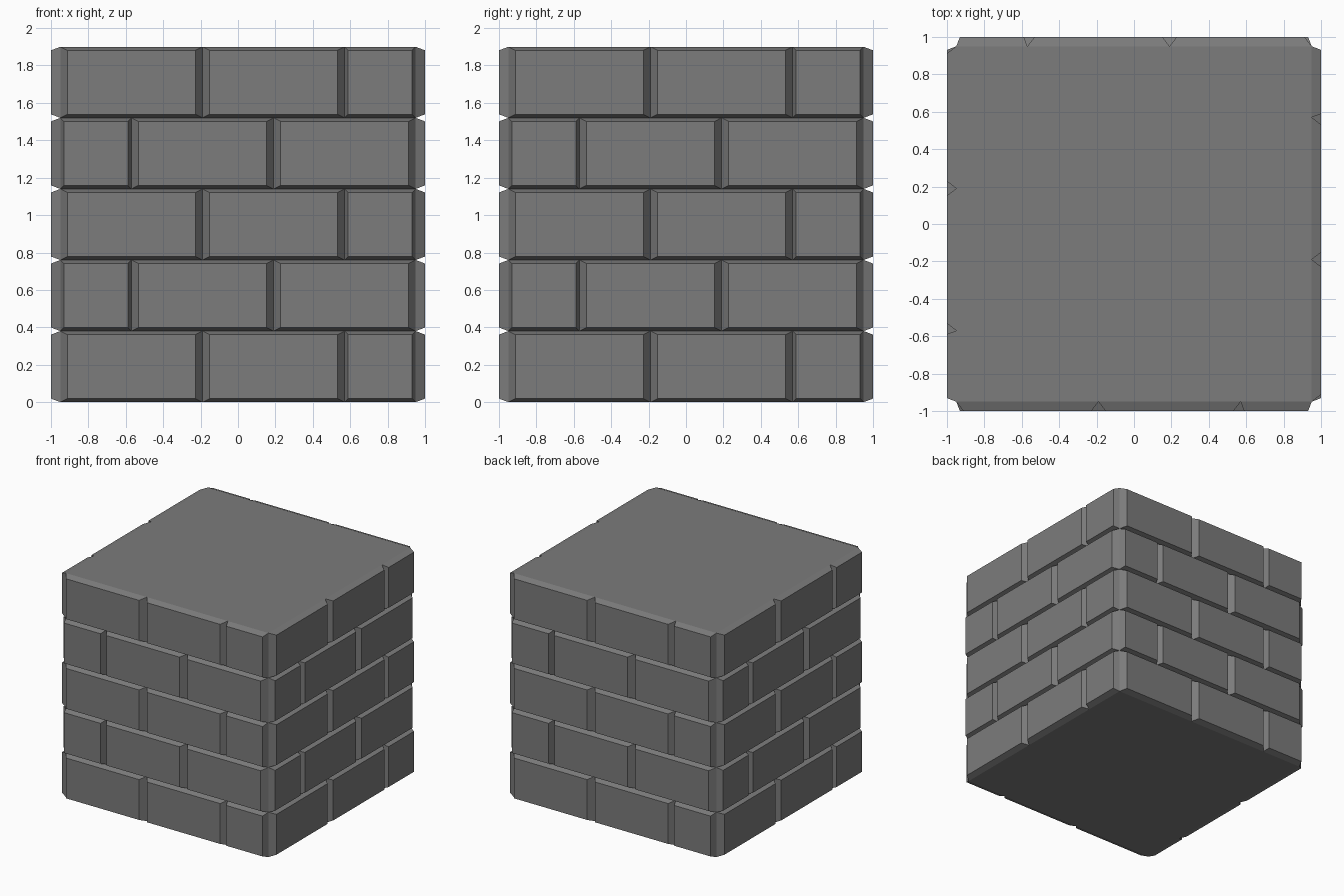
import bpy, bmesh
from math import radians
from mathutils import Matrix, Vector

if "Cube" in bpy.data.objects:
    bpy.data.objects.remove(bpy.data.objects["Cube"])

CORE = 0.95      # half width of the core
OUT = 1.0        # outer brick face distance
ROWS = 5
ROW_H = 1.9 / ROWS
TAPER = 0.9      # outer brick face relative to its base

stone = bpy.data.materials.new("grey_stone")
stone.diffuse_color = (0.2, 0.2, 0.2, 1)
stone.use_nodes = True
stone.node_tree.nodes["Principled BSDF"].inputs["Base Color"].default_value = stone.diffuse_color


def add_object(name, bm):
    mesh = bpy.data.meshes.new(name)
    bm.to_mesh(mesh)
    bm.free()
    mesh.materials.append(stone)
    obj = bpy.data.objects.new(name, mesh)
    bpy.context.collection.objects.link(obj)


def add_brick(bm, x0, x1, z0, z1, turn):
    """Tapered brick standing out of one wall of the core."""
    base = [Vector((x, -CORE, z)) for x, z in ((x0, z0), (x1, z0), (x1, z1), (x0, z1))]
    cx, cz = (x0 + x1) / 2, (z0 + z1) / 2
    face = [Vector((cx + (p.x - cx) * TAPER, -OUT, cz + (p.z - cz) * TAPER)) for p in base]
    b = [bm.verts.new(turn @ p) for p in base]
    f = [bm.verts.new(turn @ p) for p in face]
    bm.faces.new(f)
    for i in range(4):
        j = (i + 1) % 4
        bm.faces.new((b[i], b[j], f[j], f[i]))


# Four brick walls, the same pattern turned about z
step = 2 * CORE / 5
joints = {0: [0, 2, 4, 5], 1: [0, 1, 3, 5]}
for name, angle in (("front", 0), ("right", 90), ("back", 180), ("left", 270)):
    bm = bmesh.new()
    turn = Matrix.Rotation(radians(angle), 3, 'Z')
    for r in range(ROWS):
        cuts = joints[r % 2]
        for a, c in zip(cuts, cuts[1:]):
            add_brick(bm, -CORE + a * step, -CORE + c * step, r * ROW_H, (r + 1) * ROW_H, turn)
    add_object(name + "_bricks", bm)

# Flat top and bottom of the core
for name, z, order in (("top_slab", ROWS * ROW_H, 1), ("bottom_slab", 0, -1)):
    bm = bmesh.new()
    corners = [(-CORE, -CORE), (CORE, -CORE), (CORE, CORE), (-CORE, CORE)][::order]
    bm.faces.new([bm.verts.new((x, y, z)) for x, y in corners])
    add_object(name, bm)
